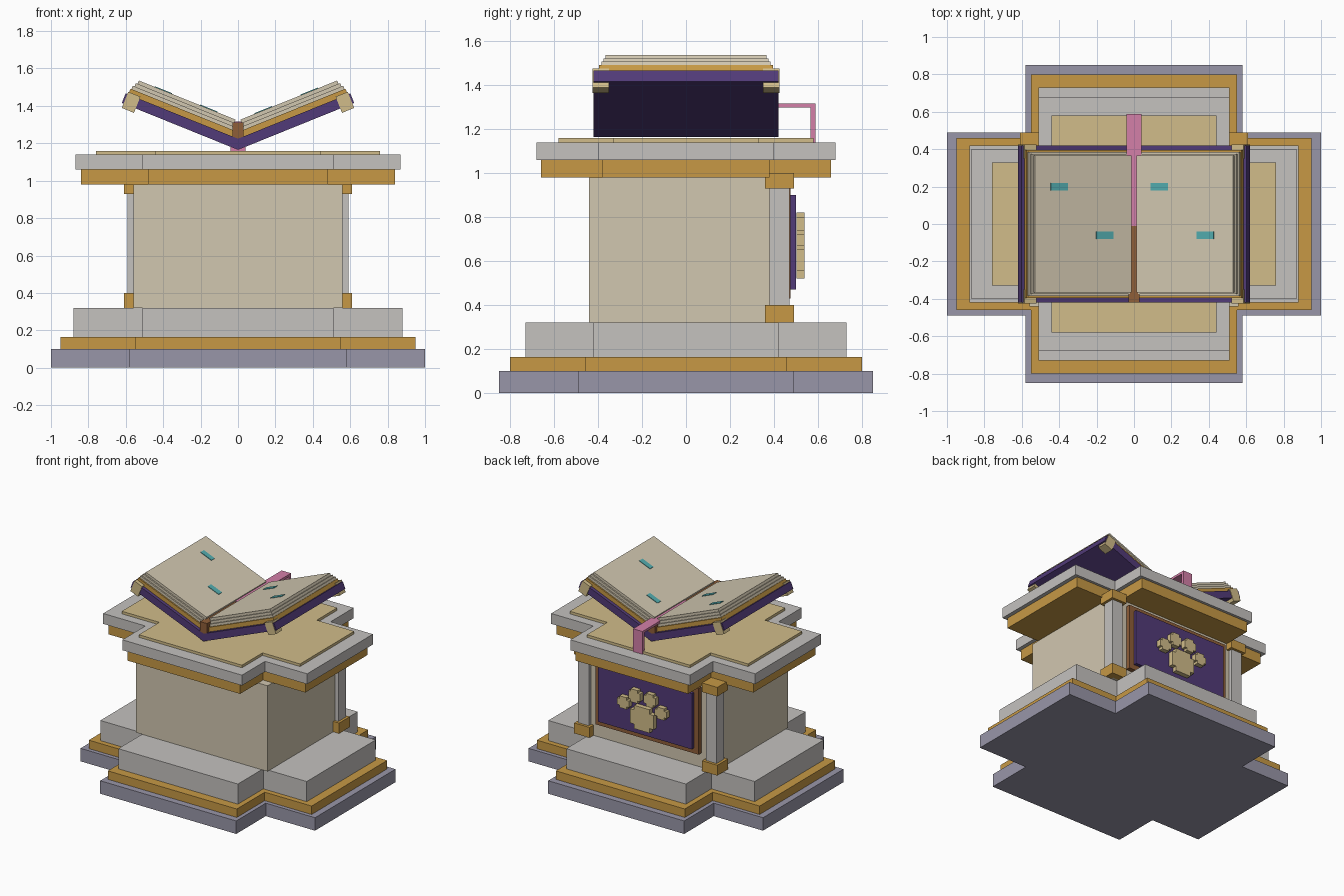
import bpy, bmesh, math
from mathutils import Matrix, Vector

cube = bpy.data.objects.get("Cube")
if cube:
    bpy.data.objects.remove(cube, do_unlink=True)


def material(name, *rgb):
    linear = [((c + 0.055) / 1.055) ** 2.4 for c in rgb] + [1]
    m = bpy.data.materials.new(name)
    m.use_nodes = True
    m.diffuse_color = linear
    m.node_tree.nodes["Principled BSDF"].inputs["Base Color"].default_value = linear
    return m


slate = material("slate", 0.60, 0.59, 0.66)
gold = material("gold", 0.78, 0.60, 0.27)
stone = material("pale stone", 0.77, 0.76, 0.75)
cream = material("cream", 0.82, 0.78, 0.69)
tan = material("parchment tan", 0.82, 0.74, 0.54)
purple = material("purple", 0.32, 0.23, 0.47)
brown = material("brown", 0.56, 0.37, 0.22)
pink = material("pink", 0.83, 0.50, 0.66)
teal = material("teal", 0.32, 0.67, 0.68)


def finish(name, bm, mat, matrix=Matrix()):
    bmesh.ops.recalc_face_normals(bm, faces=bm.faces)
    mesh = bpy.data.meshes.new(name)
    bm.to_mesh(mesh)
    bm.free()
    mesh.materials.append(mat)
    ob = bpy.data.objects.new(name, mesh)
    ob.matrix_world = matrix
    bpy.context.collection.objects.link(ob)
    return ob


def box(name, mat, x, y, z, matrix=Matrix()):
    """Box from (low, high) ranges on each axis."""
    bm = bmesh.new()
    bmesh.ops.create_cube(bm, size=1)
    for v in bm.verts:
        v.co = Vector([(a + b) / 2 + c * (b - a) for c, (a, b) in zip(v.co, (x, y, z))])
    return finish(name, bm, mat, matrix)


def plus(name, mat, long_x, short_y, short_x, long_y, low, high, matrix=Matrix()):
    """Extruded plus shape given the half sizes of its two arms."""
    corner = [(long_x, short_y), (short_x, short_y), (short_x, long_y)]
    outline = []
    for sx, sy in ((1, 1), (-1, 1), (-1, -1), (1, -1)):
        part = [(sx * px, sy * py) for px, py in corner]
        outline += part if sx * sy > 0 else part[::-1]
    bm = bmesh.new()
    face = bm.faces.new([bm.verts.new((px, py, low)) for px, py in outline])
    top = bmesh.ops.extrude_face_region(bm, geom=[face])["geom"]
    bmesh.ops.translate(bm, vec=(0, 0, high - low),
                        verts=[g for g in top if isinstance(g, bmesh.types.BMVert)])
    return finish(name, bm, mat, matrix)


# Stepped base and top slab
plus("base_slab", slate, 1.0, 0.49, 0.58, 0.85, 0, 0.10)
plus("base_trim", gold, 0.95, 0.46, 0.55, 0.80, 0.10, 0.165)
plus("base_step", stone, 0.88, 0.42, 0.51, 0.73, 0.165, 0.32)
plus("top_trim", gold, 0.84, 0.38, 0.48, 0.66, 0.98, 1.06)
plus("top_slab", stone, 0.87, 0.40, 0.51, 0.68, 1.06, 1.14)
plus("top_inlay", tan, 0.76, 0.33, 0.44, 0.58, 1.14, 1.16)
box("pedestal_body", cream, (-0.56, 0.56), (-0.44, 0.44), (0.32, 0.98))

# Rear corner columns
for side, label in ((1, "left"), (-1, "right")):
    for part, mat, half, low, high in (("column", stone, 0.045, 0.40, 0.93),
                                       ("column_foot", gold, 0.065, 0.32, 0.40),
                                       ("column_cap", gold, 0.065, 0.93, 1.0)):
        cx = side * 0.545
        box(f"{label}_{part}", mat, (cx - half, cx + half),
            (0.425 - half, 0.425 + half), (low, high))

# Rear panel with paw emblem
box("panel_frame", brown, (-0.44, 0.44), (0.43, 0.475), (0.43, 0.94))
box("panel", purple, (-0.40, 0.40), (0.46, 0.50), (0.47, 0.90))


def paw_part(name, x, z, w, h, inset):
    place = Matrix.Translation((x, 0.52, z)) @ Matrix.Rotation(math.pi / 2, 4, "X")
    plus(name, tan, w, h - inset, w - inset, h, -0.018, 0.018, place)


paw_part("paw_pad", 0, 0.61, 0.10, 0.09, 0.035)
for side, label in ((1, "left"), (-1, "right")):
    paw_part(f"{label}_outer_toe", side * 0.16, 0.695, 0.05, 0.045, 0.02)
    paw_part(f"{label}_inner_toe", side * 0.065, 0.77, 0.05, 0.05, 0.02)

# Open book: each half lies in a tilted frame hinged at the spine
TILT = math.radians(22)
for side, label in ((1, "left"), (-1, "right")):
    frame = Matrix.Translation((0, 0, 1.165)) @ Matrix.Rotation(-side * TILT, 4, "Y")

    def leaf(name, mat, u, y, t):
        box(f"{label}_{name}", mat, sorted((side * u[0], side * u[1])), y, t, frame)

    leaf("cover", purple, (0, 0.67), (-0.42, 0.42), (0, 0.055))
    leaf("cover_lining", gold, (0.045, 0.655), (-0.395, 0.395), (0.055, 0.088))
    for i in range(3):
        low = 0.088 + i * 0.019
        half = 0.385 - i * 0.01
        leaf(f"pages_{i + 1}", cream, (0.06 + i * 0.006, 0.65 - i * 0.01),
             (-half, half), (low, low + 0.019))
    for end, where in ((-1, "front"), (1, "back")):
        leaf(f"{where}_corner_guard", tan, (0.59, 0.66),
             sorted((end * 0.35, end * 0.424)), (-0.025, 0.068))
    # Ink marks on the page
    marks = ((0.205, 0.20), (0.47, -0.06)) if side > 0 else ((0.49, 0.20), (0.227, -0.06))
    for i, (u, y) in enumerate(marks):
        leaf(f"ink_mark_{i + 1}", teal, (u - 0.05, u + 0.05),
             (y - 0.02, y + 0.02), (0.144, 0.149))

# Spine and bookmark ribbon
box("spine", brown, (-0.03, 0.03), (-0.42, 0.42), (1.22, 1.31))
box("ribbon", pink, (-0.04, 0.04), (-0.01, 0.585), (1.298, 1.316))
box("ribbon_tail", pink, (-0.04, 0.04), (0.565, 0.588), (1.14, 1.316))
